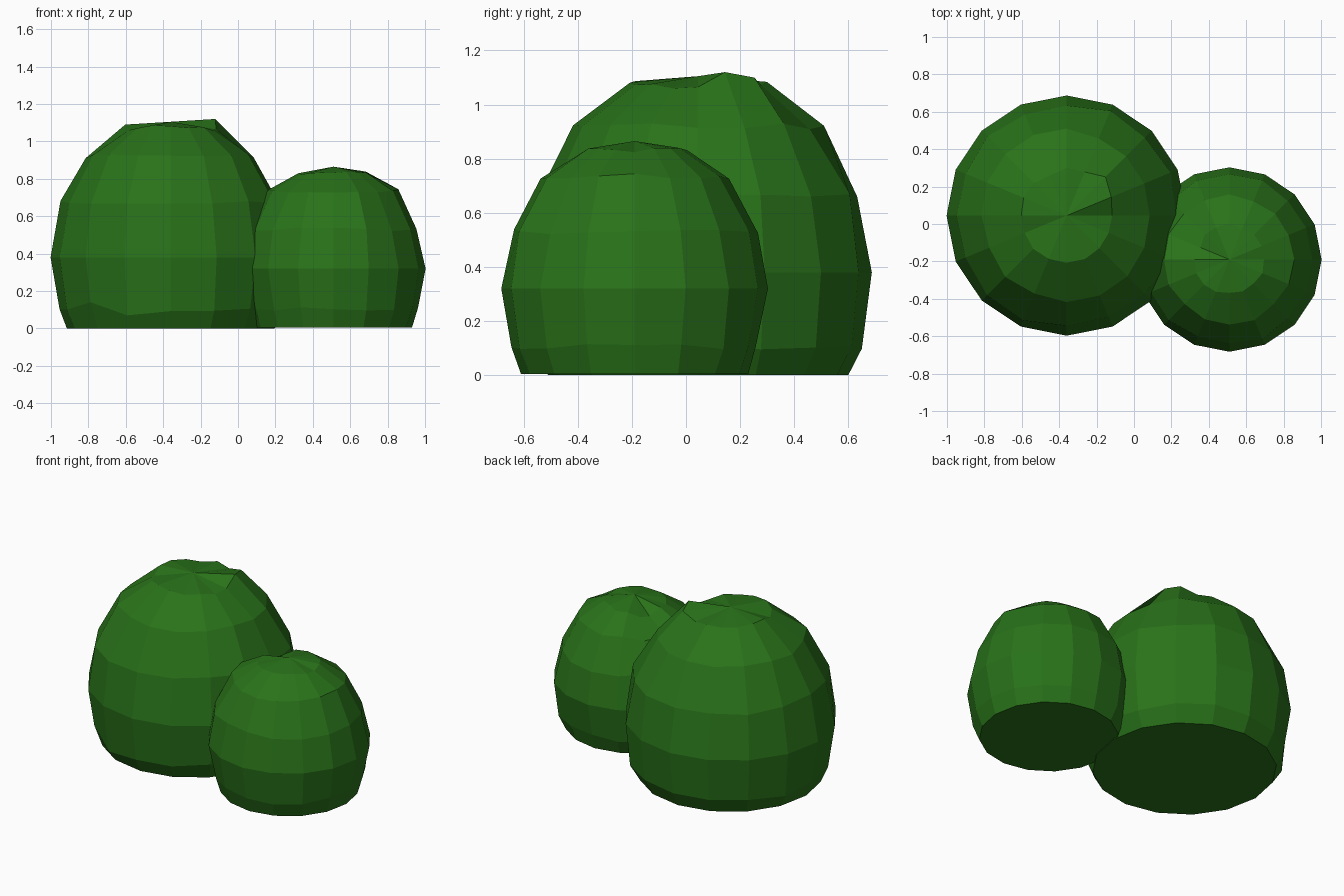
import bpy, bmesh, math, random

if "Cube" in bpy.data.objects:
    bpy.data.objects.remove(bpy.data.objects["Cube"])

leaf = bpy.data.materials.new("leaf_green")
leaf.diffuse_color = (0.022, 0.17, 0.01, 1)
leaf.use_nodes = True
leaf.node_tree.nodes["Principled BSDF"].inputs["Base Color"].default_value = leaf.diffuse_color

SIDES = 16


def bush(name, cx, cy, profile, top, dents, jitter, seed):
    """Flat-bottomed faceted dome: rings of (radius, z), a pole, and a few moved points."""
    rng = random.Random(seed)
    bm = bmesh.new()
    rings = []
    for i, (r, z) in enumerate(profile):
        ring = []
        for k in range(SIDES):
            a = 2 * math.pi * k / SIDES
            # base and widest ring stay regular so the overall size holds
            j = 0 if i in (0, 2) else jitter
            dr, dz = dents.get((i, k), (rng.uniform(-j, j), rng.uniform(-j, j)))
            ring.append(bm.verts.new((cx + (r + dr) * math.cos(a),
                                      cy + (r + dr) * math.sin(a), z + dz)))
        rings.append(ring)
    pole = bm.verts.new((cx, cy, top))
    bm.faces.new(rings[0][::-1])
    for lo, hi in zip(rings, rings[1:]):
        for k in range(SIDES):
            n = (k + 1) % SIDES
            bm.faces.new((lo[k], lo[n], hi[n], hi[k]))
    for k in range(SIDES):
        bm.faces.new((rings[-1][k], rings[-1][(k + 1) % SIDES], pole))
    mesh = bpy.data.meshes.new(name)
    bm.to_mesh(mesh)
    bm.free()
    mesh.materials.append(leaf)
    obj = bpy.data.objects.new(name, mesh)
    bpy.context.collection.objects.link(obj)
    return obj


# Large bush, with a raised lip and a dip near its crown
bush("large_bush", -0.36, 0.045,
     [(0.555, 0), (0.605, 0.10), (0.642, 0.38), (0.595, 0.67),
      (0.455, 0.92), (0.243, 1.08)],
     1.105,
     {(5, 0): (0.0, -0.015), (5, 1): (0.015, 0.04), (5, 2): (0.05, 0.02),
      (5, 8): (0.0, 0.01), (5, 9): (0.0, -0.02), (5, 15): (0.0, -0.02),
      (1, 10): (0.0, 0.04), (1, 11): (0.0, -0.03)},
     0.012, 4)

# Small bush in front on the right, with a dip on the left of its crown
bush("small_bush", 0.51, -0.19,
     [(0.42, 0.004), (0.457, 0.105), (0.493, 0.32), (0.452, 0.53),
      (0.345, 0.735), (0.187, 0.83)],
     0.865,
     {(5, 6): (0.0, -0.03), (5, 7): (-0.02, -0.045), (5, 8): (0.0, 0.0),
      (4, 6): (0.0, -0.02)},
     0.01, 9)
